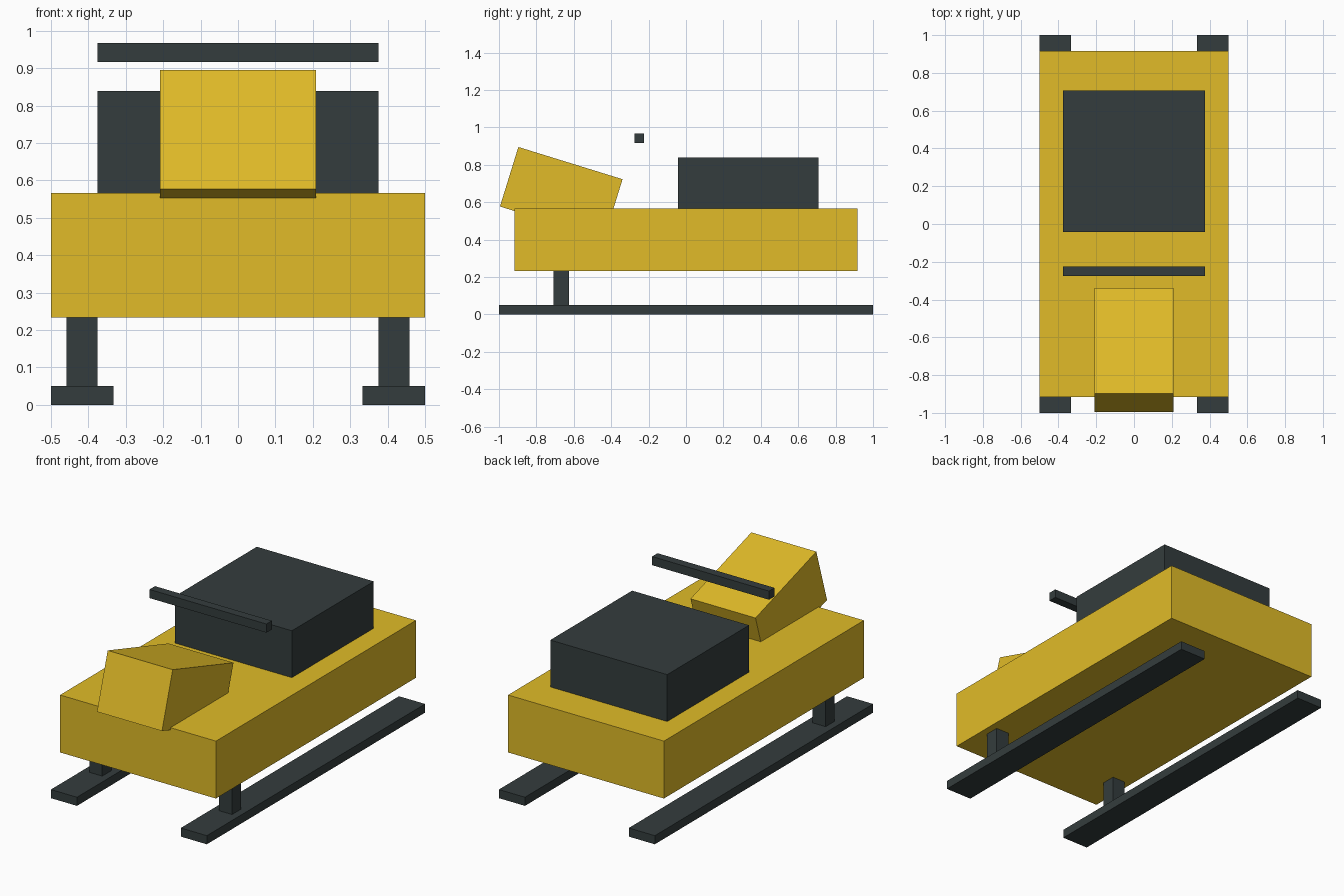
import bpy
from mathutils import Matrix

cube = bpy.data.objects.get("Cube")
if cube:
    bpy.data.objects.remove(cube, do_unlink=True)


def make_material(name, rgb):
    mat = bpy.data.materials.new(name)
    mat.use_nodes = True
    color = (*rgb, 1.0)
    mat.diffuse_color = color
    mat.node_tree.nodes["Principled BSDF"].inputs["Base Color"].default_value = color
    return mat


yellow = make_material("golden yellow", (0.75, 0.5, 0.021))
dark = make_material("charcoal", (0.034, 0.046, 0.047))


def box(name, size, center, mat, tilt=0.0):
    """Flat-faced box, optionally tilted about the x axis."""
    bpy.ops.mesh.primitive_cube_add(size=1, location=center, rotation=(tilt, 0, 0))
    obj = bpy.context.object
    obj.name = name
    obj.data.transform(Matrix.Diagonal((*size, 1)))
    obj.data.materials.append(mat)
    return obj


# Main hull and sloping front cowl
box("body", (1.0, 1.833, 0.333), (0, 0, 0.4), yellow)
box("cowl", (0.417, 0.583, 0.333), (0, -0.667, 0.65), yellow, tilt=-0.3)

# Seat block and steering bar
box("seat", (0.75, 0.75, 0.272), (0, 0.333, 0.703), dark)
box("handlebar", (0.75, 0.05, 0.05), (0, -0.25, 0.942), dark)

# Runners with one front strut each
for side, sign in (("left", 1), ("right", -1)):
    box(f"{side}_runner", (0.167, 2.0, 0.05), (sign * 0.4167, 0, 0.025), dark)
    box(f"{side}_strut", (0.083, 0.083, 0.184), (sign * 0.4167, -0.667, 0.142), dark)
